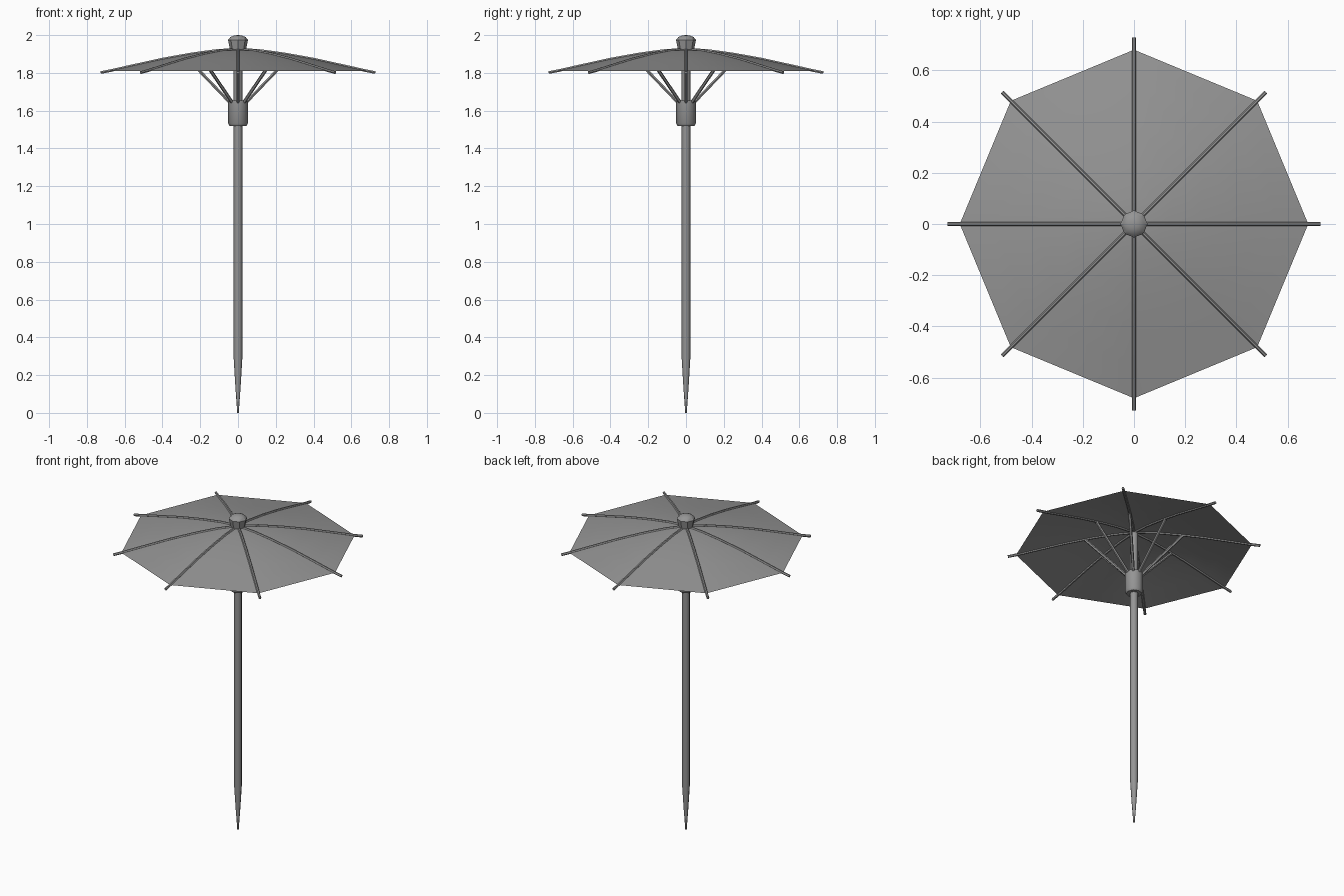
import bpy, bmesh, math
from mathutils import Vector, Matrix

cube = bpy.data.objects.get("Cube")
if cube:
    bpy.data.objects.remove(cube)

SIDES = 8
grey = bpy.data.materials.new("plain grey")
grey.use_nodes = True
grey.diffuse_color = (0.3, 0.3, 0.3, 1)
grey.node_tree.nodes["Principled BSDF"].inputs["Base Color"].default_value = (0.3, 0.3, 0.3, 1)


def finish(name, bm, angle=30):
    """Turn a bmesh into a named, shaded object."""
    bmesh.ops.remove_doubles(bm, verts=bm.verts, dist=0.0001)
    bmesh.ops.recalc_face_normals(bm, faces=bm.faces)
    mesh = bpy.data.meshes.new(name)
    bm.to_mesh(mesh)
    bm.free()
    mesh.materials.append(grey)
    obj = bpy.data.objects.new(name, mesh)
    bpy.context.collection.objects.link(obj)
    bpy.ops.object.select_all(action="DESELECT")
    obj.select_set(True)
    bpy.context.view_layer.objects.active = obj
    bpy.ops.object.shade_smooth_by_angle(angle=math.radians(angle))
    return obj


def lathe(name, profile, angle=30):
    """Spin a (radius, height) profile about the z axis."""
    bm = bmesh.new()
    verts = [bm.verts.new((r, 0, z)) for r, z in profile]
    edges = [bm.edges.new(pair) for pair in zip(verts, verts[1:])]
    bmesh.ops.spin(bm, geom=verts + edges, axis=(0, 0, 1), cent=(0, 0, 0),
                   angle=math.tau, steps=SIDES)
    return finish(name, bm, angle)


def tube(name, path, radius, turn, sides=6):
    """Sweep a small polygon along (radius, height) points, turned about z."""
    bm = bmesh.new()
    pts = [Vector((r, 0, z)) for r, z in path]
    rings = []
    for i, p in enumerate(pts):
        along = (pts[min(i + 1, len(pts) - 1)] - pts[max(i - 1, 0)]).normalized()
        side = Vector((0, 1, 0))
        up = along.cross(side)
        angles = [math.tau * k / sides for k in range(sides)]
        rings.append([bm.verts.new(p + radius * (side * math.cos(a) + up * math.sin(a)))
                      for a in angles])
    for a, b in zip(rings, rings[1:]):
        for k in range(sides):
            n = (k + 1) % sides
            bm.faces.new((a[k], a[n], b[n], b[k]))
    bm.faces.new(rings[0])
    bm.faces.new(rings[-1])
    bmesh.ops.rotate(bm, verts=bm.verts, cent=(0, 0, 0), matrix=Matrix.Rotation(turn, 3, "Z"))
    return finish(name, bm, 40)


# Pole with sharpened tip
lathe("pole", [(0, 0), (0.004, 0), (0.014, 0.14), (0.023, 0.29), (0.023, 1.92), (0, 1.92)], 50)

# Sliding collar and top cap
lathe("collar", [(0, 1.52), (0.045, 1.52), (0.053, 1.533), (0.053, 1.653), (0, 1.653)], 50)
lathe("top_cap", [(0, 1.925), (0.043, 1.925), (0.053, 1.975), (0.04, 1.99),
                  (0.02, 1.998), (0, 2.0)])

# Eight-panel canopy, flat between the ribs
slope = [(0, 1.926), (0.12, 1.918), (0.25, 1.9), (0.4, 1.873), (0.55, 1.84), (0.68, 1.811)]
lathe("canopy", slope)

# Ribs over the canopy and struts beneath it
for i in range(SIDES):
    turn = math.tau * i / SIDES
    tube(f"rib_{i + 1}", slope + [(0.727, 1.802)], 0.008, turn)
    tube(f"strut_{i + 1}", [(0.04, 1.64), (0.28, 1.89)], 0.009, turn)
